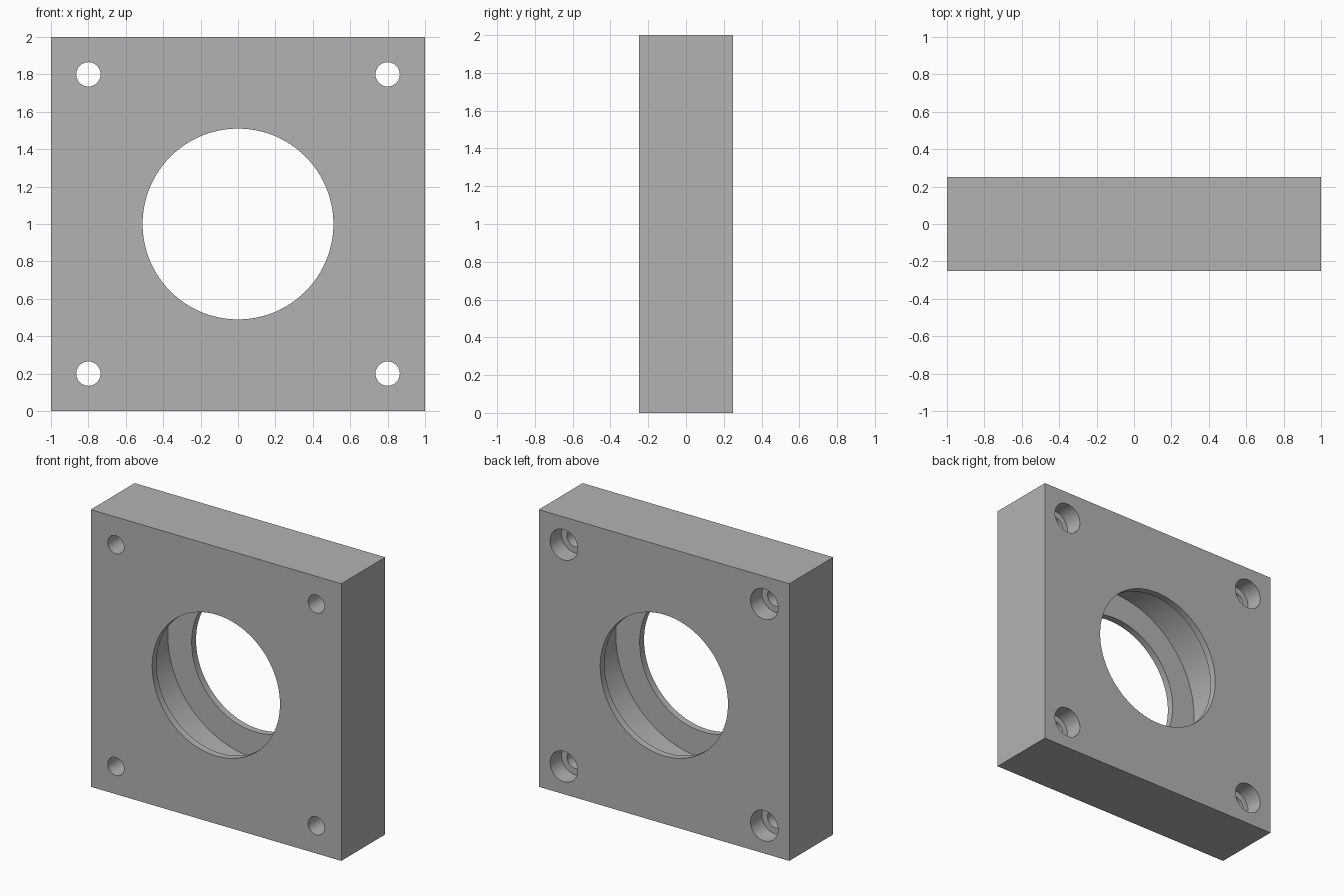
import bpy, bmesh
from math import cos, sin, pi

cube = bpy.data.objects.get("Cube")
if cube:
    bpy.data.objects.remove(cube, do_unlink=True)

DEPTH = 0.25   # half the plate thickness
OVER = 0.05    # cutters reach past the faces

grey = bpy.data.materials.new("light grey metal")
grey.use_nodes = True
grey.diffuse_color = (0.45, 0.45, 0.45, 1)
grey.node_tree.nodes["Principled BSDF"].inputs["Base Color"].default_value = grey.diffuse_color


def add_object(name, bm):
    bmesh.ops.recalc_face_normals(bm, faces=bm.faces)
    mesh = bpy.data.meshes.new(name)
    bm.to_mesh(mesh)
    bm.free()
    mesh.materials.append(grey)
    obj = bpy.data.objects.new(name, mesh)
    bpy.context.collection.objects.link(obj)
    return obj


def turned_cutter(name, x, z, profile, sides):
    """Solid turned about the y direction from (radius, y) points."""
    bm = bmesh.new()
    rings = [[bm.verts.new((x + r * cos(2 * pi * i / sides), y,
                            z + r * sin(2 * pi * i / sides)))
              for i in range(sides)] for r, y in profile]
    for a, b in zip(rings, rings[1:]):
        for i in range(sides):
            j = (i + 1) % sides
            bm.faces.new((a[i], a[j], b[j], b[i]))
    bm.faces.new(rings[0])
    bm.faces.new(rings[-1])
    return add_object(name, bm)


# Square plate
bm = bmesh.new()
bmesh.ops.create_cube(bm, size=1)
bmesh.ops.scale(bm, vec=(2, 2 * DEPTH, 2), verts=bm.verts)
bmesh.ops.translate(bm, vec=(0, 0, 1), verts=bm.verts)
plate = add_object("mounting_plate", bm)

# Central bore with a wide internal groove between two thin lips
BORE, GROOVE, LIP = 0.51, 0.70, 0.05
end, wall = DEPTH + OVER, DEPTH - LIP
cutters = [turned_cutter("bore_cutter", 0, 1,
                         [(BORE, -end), (BORE, -wall), (GROOVE, -wall),
                          (GROOVE, wall), (BORE, wall), (BORE, end)], 128)]

# Corner bolt holes, counterbored from the back
HOLE, HEAD, SEAT = 0.065, 0.11, DEPTH - 0.13
for x in (-0.8, 0.8):
    for z in (0.2, 1.8):
        cutters.append(turned_cutter("bolt_hole_cutter", x, z,
                                     [(HOLE, -end), (HOLE, SEAT),
                                      (HEAD, SEAT), (HEAD, end)], 48))

# Cut every opening, then drop the cutters
bpy.ops.object.select_all(action="DESELECT")
plate.select_set(True)
bpy.context.view_layer.objects.active = plate
for cutter in cutters:
    cutter.hide_render = True
    mod = plate.modifiers.new("cut", "BOOLEAN")
    mod.operation = "DIFFERENCE"
    mod.solver = "EXACT"
    mod.object = cutter
    bpy.ops.object.modifier_apply(modifier=mod.name)
    bpy.data.objects.remove(cutter, do_unlink=True)

bpy.ops.object.shade_smooth_by_angle(angle=pi / 6)
